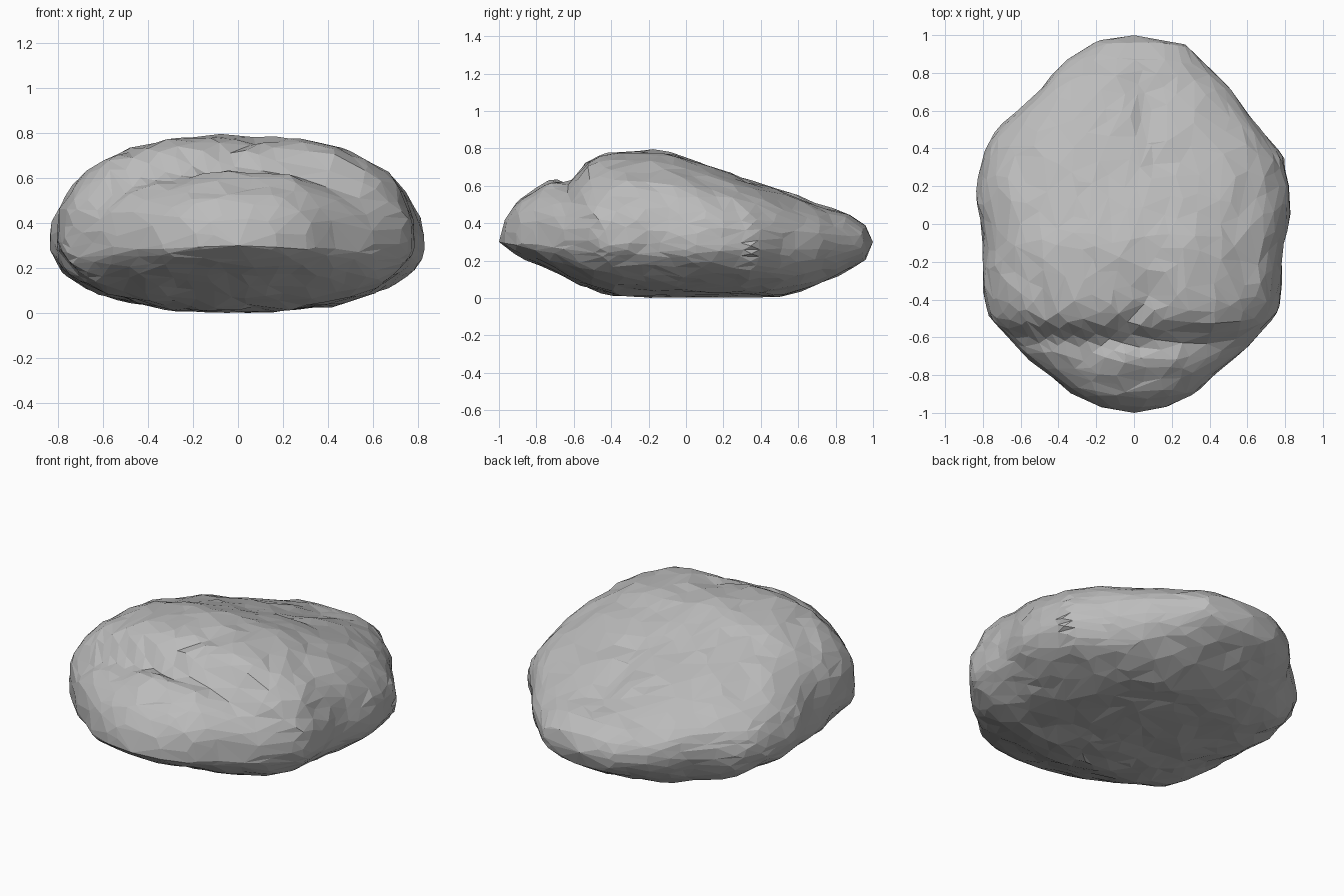
import bpy
import bmesh
from math import exp
from mathutils import Vector, noise

default_cube = bpy.data.objects.get("Cube")
if default_cube:
    bpy.data.objects.remove(default_cube, do_unlink=True)

# Outline curves of the boulder, as (position along y, value)
TOP = [(-1, .3), (-.97, .42), (-.9, .52), (-.8, .575), (-.65, .63), (-.59, .67), (-.53, .74),
       (-.43, .78), (-.25, .79), (-.08, .775), (.4, .61), (.87, .45), (.96, .39), (1, .3)]
BOTTOM = [(-1, .3), (-.9, .23), (-.7, .14), (-.5, .05), (-.4, .02), (-.2, .005),
          (.48, .005), (.6, .03), (.8, .11), (.96, .2), (1, .3)]
RIGHT = [(-1, 0), (-.97, .18), (-.9, .33), (-.7, .58), (-.5, .77), (-.35, .81), (-.1, .8),
         (.2, .83), (.4, .78), (.5, .73), (.65, .55), (.87, .36), (.97, .2), (1, 0)]
LEFT = [(-1, 0), (-.97, .17), (-.9, .32), (-.7, .55), (-.5, .74), (-.4, .78), (-.2, .78),
        (.05, .82), (.2, .82), (.35, .79), (.45, .71), (.7, .52), (.95, .27), (1, 0)]
EQUATOR = .3


def sample(curve, y):
    """Linear lookup of an outline curve."""
    for (y0, v0), (y1, v1) in zip(curve, curve[1:]):
        if y <= y1:
            return v0 + (v1 - v0) * max(0, y - y0) / (y1 - y0)
    return curve[-1][1]


def bump(x, y, start, end, width):
    """Soft falloff around a line drawn on the top surface."""
    a, b, p = Vector(start), Vector(end), Vector((x, y))
    t = max(0, min(1, (p - a).dot(b - a) / (b - a).length_squared))
    return exp(-((p - a.lerp(b, t)).length / width) ** 2)


def shape(co):
    """Moves a point of the unit sphere onto the boulder."""
    u, y, w = co
    ring = max((1 - y * y) ** .5, 1e-6)
    c, s = u / ring, w / ring
    power = 2.5 if s > 0 else 2.2
    scale = (abs(c) ** power + abs(s) ** power) ** (-1 / power)
    side = LEFT if c > 0 else RIGHT
    x = c * scale * sample(side, y)
    rim = sample(TOP if s > 0 else BOTTOM, y)
    z = EQUATOR + abs(s) * scale * (rim - EQUATOR)
    # grooves and front ledge on the upper side
    if s > .2:
        z -= .025 * bump(x, y, (.1, .35), (.04, .75), .07)
        z -= .03 * bump(x, y, (.12, -.35), (-.08, -.58), .06)
        z -= .03 * bump(x, y, (-.6, -.6), (.5, -.64), .05)
        z += .025 * bump(x, y, (-.15, -.72), (.2, -.72), .07)
    # dents low on the flanks
    if abs(c) > .7:
        x *= 1 - .04 * exp(-((y + .35) / .1) ** 2 - ((z - .2) / .08) ** 2)
    # rough chipped surface, calmer near the silhouette tips
    p = Vector((x, y, z))
    rough = .016 * noise.noise(p * 5) + .012 * noise.noise(p * 11)
    normal = Vector((c, 0, s))
    p += normal * rough * min(1, ring * 1.5)
    p.z = max(p.z, .002)
    return p


# Boulder body
bm = bmesh.new()
bmesh.ops.create_icosphere(bm, subdivisions=5, radius=1)
for v in bm.verts:
    v.co = shape(v.co.normalized())
bmesh.ops.recalc_face_normals(bm, faces=bm.faces)
mesh = bpy.data.meshes.new("boulder")
bm.to_mesh(mesh)
bm.free()
boulder = bpy.data.objects.new("boulder", mesh)
bpy.context.collection.objects.link(boulder)

# Uneven flat facets
facets = boulder.modifiers.new("facets", "DECIMATE")
facets.ratio = .32

# Grey stone
stone = bpy.data.materials.new("grey stone")
stone.use_nodes = True
grey = (.5, .5, .5, 1)
stone.diffuse_color = grey
stone.node_tree.nodes["Principled BSDF"].inputs["Base Color"].default_value = grey
mesh.materials.append(stone)
